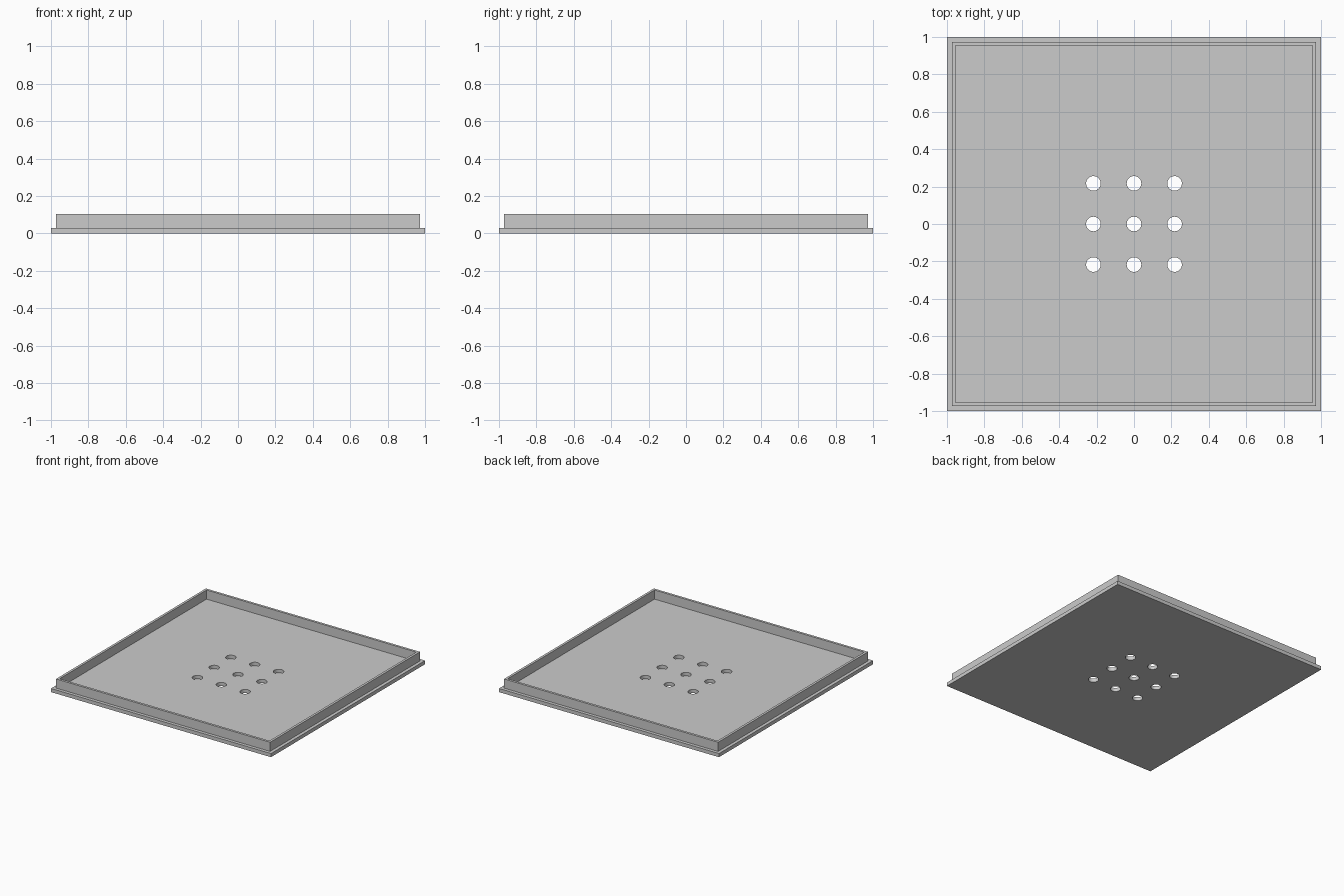
import bpy
import bmesh
from mathutils import Matrix

PLATE_H = 0.03
RIM_TOP = 0.105
LEDGE = 0.038       # plate edge to rim
RIM_W = 0.028       # rim wall thickness
HOLE_R = 0.039
HOLE_STEP = 0.217

cube = bpy.data.objects.get("Cube")
if cube:
    bpy.data.objects.remove(cube, do_unlink=True)

grey = bpy.data.materials.new("light grey")
grey.use_nodes = True
colour = (0.6, 0.6, 0.6, 1)
grey.diffuse_color = colour
grey.node_tree.nodes["Principled BSDF"].inputs["Base Color"].default_value = colour


def add_object(name, bm):
    mesh = bpy.data.meshes.new(name)
    bm.normal_update()
    bm.to_mesh(mesh)
    bm.free()
    mesh.materials.append(grey)
    obj = bpy.data.objects.new(name, mesh)
    bpy.context.collection.objects.link(obj)
    return obj


# Square plate with a raised rim grown out of its top face
bm = bmesh.new()
bmesh.ops.create_cube(bm, size=1, matrix=Matrix.Translation((0, 0, PLATE_H / 2))
                      @ Matrix.Diagonal((2, 2, PLATE_H, 1)))
bm.normal_update()
top = max(bm.faces, key=lambda f: f.calc_center_median().z)
bmesh.ops.inset_region(bm, faces=[top], thickness=LEDGE)
ring = bmesh.ops.inset_region(bm, faces=[top], thickness=RIM_W)["faces"]
grown = bmesh.ops.extrude_face_region(bm, geom=ring)["geom"]
bmesh.ops.delete(bm, geom=[f for f in ring if f.is_valid], context="FACES_ONLY")
bmesh.ops.translate(bm, vec=(0, 0, RIM_TOP - PLATE_H),
                    verts=[v for v in grown if isinstance(v, bmesh.types.BMVert)])
bmesh.ops.recalc_face_normals(bm, faces=bm.faces)
tray = add_object("rimmed_tray", bm)

# Grid of nine drain holes cut through the floor
bm = bmesh.new()
for ix in (-1, 0, 1):
    for iy in (-1, 0, 1):
        bmesh.ops.create_cone(
            bm, cap_ends=True, segments=32, radius1=HOLE_R, radius2=HOLE_R, depth=0.2,
            matrix=Matrix.Translation((ix * HOLE_STEP, iy * HOLE_STEP, 0)))
cutter = add_object("hole_cutter", bm)
cutter.hide_render = True

cut = tray.modifiers.new("holes", "BOOLEAN")
cut.operation = "DIFFERENCE"
cut.solver = "EXACT"
cut.object = cutter
bpy.ops.object.select_all(action="DESELECT")
tray.select_set(True)
bpy.context.view_layer.objects.active = tray
bpy.ops.object.modifier_apply(modifier=cut.name)
bpy.data.objects.remove(cutter, do_unlink=True)
bpy.ops.object.shade_smooth_by_angle()
